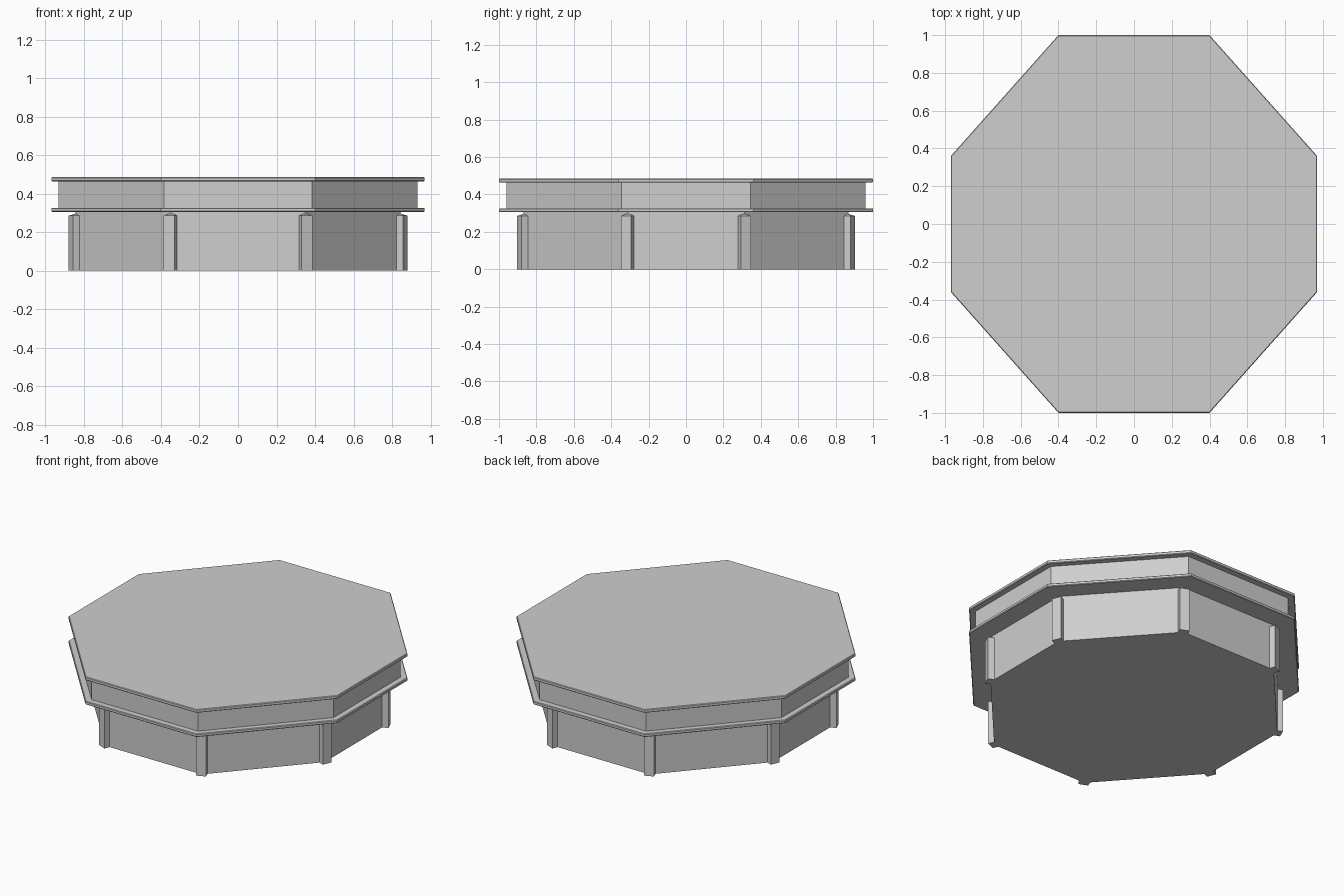
import bpy, bmesh, math
from mathutils import Matrix, Vector

cube = bpy.data.objects.get("Cube")
if cube:
    bpy.data.objects.remove(cube, do_unlink=True)

# Single plain grey
grey = bpy.data.materials.new("light_grey")
grey.use_nodes = True
colour = (0.62, 0.62, 0.62, 1)
grey.diffuse_color = colour
grey.node_tree.nodes["Principled BSDF"].inputs["Base Color"].default_value = colour

# Corners of the full-size octagon, counter-clockwise
CORNERS = [(0.97, -0.36), (0.97, 0.36), (0.4, 1), (-0.4, 1),
           (-0.97, 0.36), (-0.97, -0.36), (-0.4, -1), (0.4, -1)]


def make_object(name, bm):
    bmesh.ops.recalc_face_normals(bm, faces=bm.faces)
    mesh = bpy.data.meshes.new(name)
    bm.to_mesh(mesh)
    bm.free()
    mesh.materials.append(grey)
    obj = bpy.data.objects.new(name, mesh)
    bpy.context.collection.objects.link(obj)
    return obj


def octagon(name, scale, z0, z1, chamfer=0):
    bm = bmesh.new()
    base = bm.faces.new([bm.verts.new((x * scale, y * scale, z0)) for x, y in CORNERS])
    top = bmesh.ops.extrude_face_region(bm, geom=[base], use_keep_orig=True)
    verts = [v for v in top["geom"] if isinstance(v, bmesh.types.BMVert)]
    bmesh.ops.translate(bm, verts=verts, vec=(0, 0, z1 - z0))
    obj = make_object(name, bm)
    if chamfer:
        bevel = obj.modifiers.new("chamfer", "BEVEL")
        bevel.width = chamfer
        bevel.segments = 1
        bevel.limit_method = "ANGLE"
        bevel.angle_limit = math.radians(60)
    return obj


def post(name, corner, angle):
    # Box facing outward with a shallow hipped cap
    width, depth, height, peak = 0.06, 0.08, 0.285, 0.3
    bm = bmesh.new()
    bmesh.ops.create_cube(bm, size=1)
    bmesh.ops.scale(bm, verts=bm.verts, vec=(depth, width, height))
    bmesh.ops.translate(bm, verts=bm.verts, vec=(-depth / 2, 0, height / 2))
    cap = max(bm.faces, key=lambda f: f.calc_center_median().z)
    apex = bmesh.ops.poke(bm, faces=[cap])["verts"][0]
    apex.co.z = peak
    place = Matrix.Translation(corner) @ Matrix.Rotation(angle, 4, "Z")
    bmesh.ops.transform(bm, matrix=place, verts=bm.verts)
    make_object(name, bm)


# Stacked octagonal body
octagon("lower_body", 0.87, 0, 0.31)
octagon("lower_rim", 1, 0.305, 0.326, 0.004)
octagon("upper_body", 0.96, 0.32, 0.468)
octagon("top_slab", 1, 0.463, 0.485, 0.004)

# A post on each corner of the lower body
for i, (x, y) in enumerate(CORNERS):
    facing = math.radians(45 * i - 22.5)
    post(f"corner_post_{i + 1}", Vector((x * 0.895, y * 0.892, 0)), facing)
